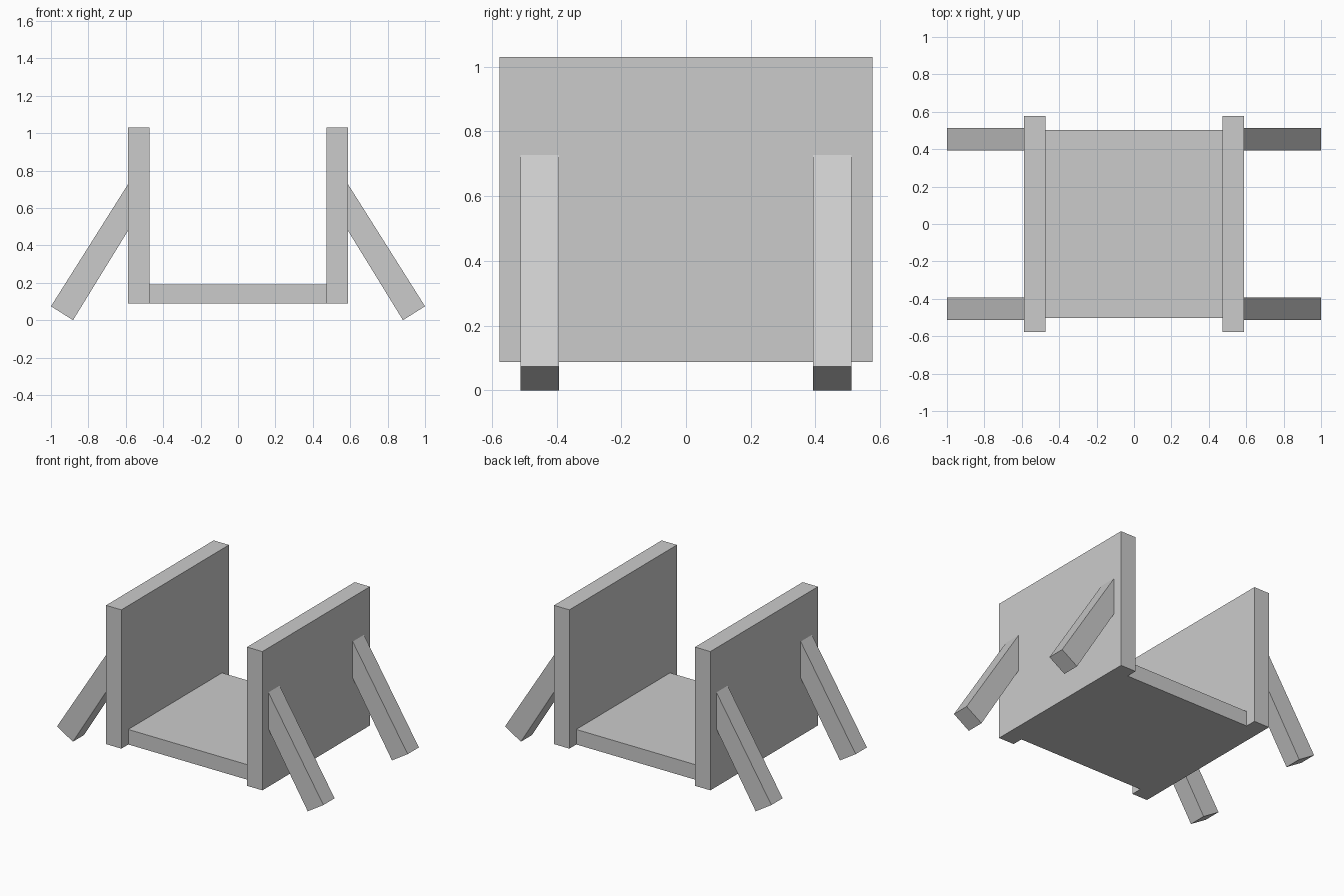
import bpy, bmesh

if "Cube" in bpy.data.objects:
    bpy.data.objects.remove(bpy.data.objects["Cube"])


def prism(name, profile, y0, y1):
    """Extrude an x-z profile from y0 to y1."""
    bm = bmesh.new()
    face = bm.faces.new([bm.verts.new((x, y0, z)) for x, z in profile])
    ext = bmesh.ops.extrude_face_region(bm, geom=[face])
    verts = [v for v in ext["geom"] if isinstance(v, bmesh.types.BMVert)]
    bmesh.ops.translate(bm, verts=verts, vec=(0, y1 - y0, 0))
    bmesh.ops.recalc_face_normals(bm, faces=bm.faces)
    mesh = bpy.data.meshes.new(name)
    bm.to_mesh(mesh)
    bm.free()
    obj = bpy.data.objects.new(name, mesh)
    bpy.context.collection.objects.link(obj)
    return obj


def rect(x0, x1, z0, z1):
    return [(x0, z0), (x1, z0), (x1, z1), (x0, z1)]


INNER, OUTER = 0.472, 0.587

# Seat board between the panels
prism("seat", rect(-INNER, INNER, 0.088, 0.19), -0.503, 0.503)

# Slanted leg profile, cut flush against the panel
leg = [(OUTER, 0.728), (OUTER, 0.48), (0.882, 0.0), (1.0, 0.074)]

for side, s in (("left", -1), ("right", 1)):
    # Upright side panel
    prism(side + "_panel", rect(s * INNER, s * OUTER, 0.088, 1.03), -0.577, 0.577)
    # Front and back legs
    profile = [(s * x, z) for x, z in leg]
    prism(side + "_front_leg", profile, -0.512, -0.392)
    prism(side + "_back_leg", profile, 0.392, 0.512)
